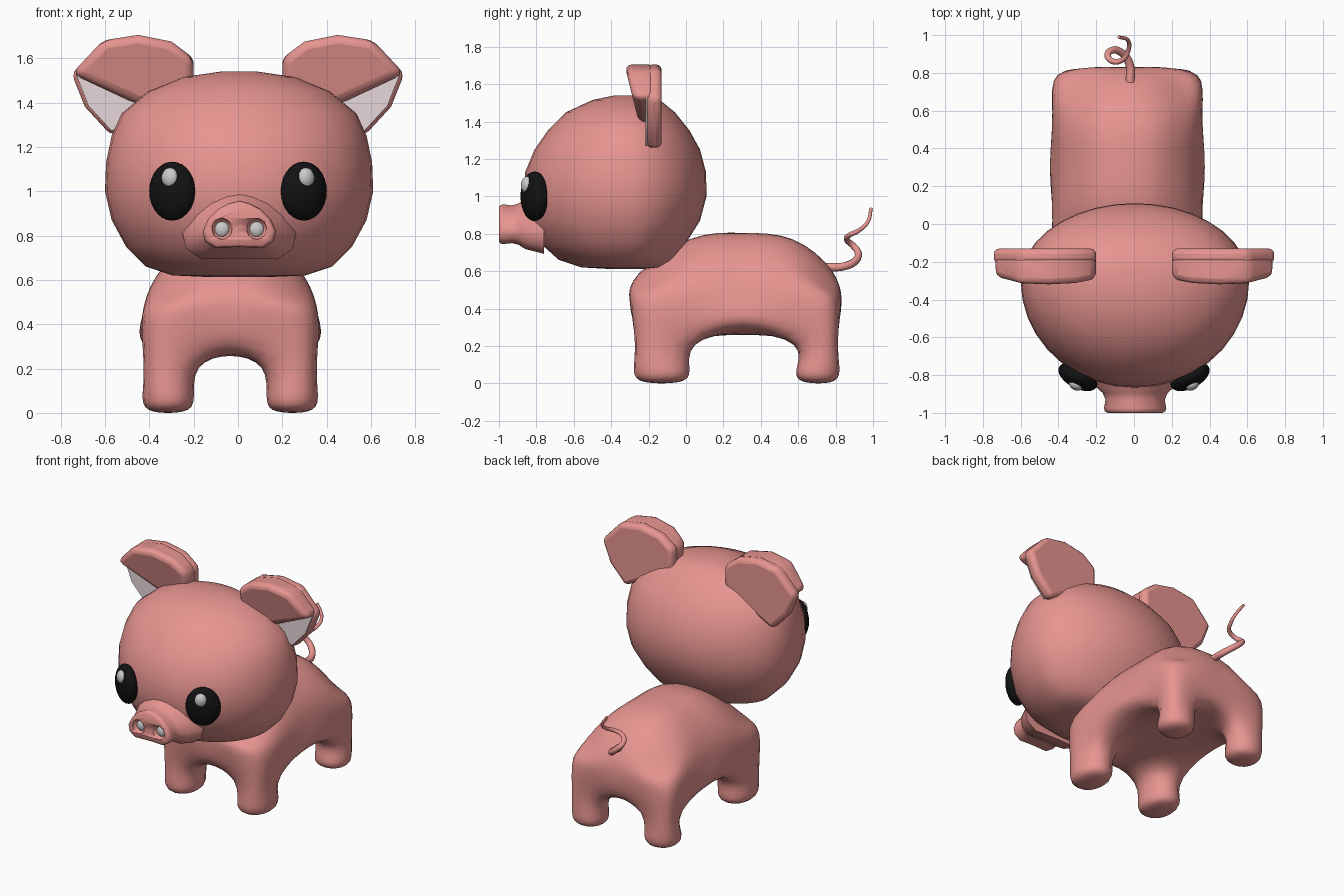
import bpy, bmesh
from math import sin, cos, pi, radians
from mathutils import Vector

if "Cube" in bpy.data.objects:
    bpy.data.objects.remove(bpy.data.objects["Cube"])


def material(name, *rgb):
    m = bpy.data.materials.new(name)
    m.diffuse_color = (*rgb, 1)
    m.use_nodes = True
    m.node_tree.nodes["Principled BSDF"].inputs["Base Color"].default_value = m.diffuse_color
    return m


PINK = material("pink", 0.80, 0.30, 0.28)
BLACK = material("black", 0.006, 0.006, 0.006)
WHITE = material("white", 0.80, 0.80, 0.80)
PALE = material("pale pink", 0.80, 0.68, 0.70)


def finish(name, bm, mat, sharp=60):
    bmesh.ops.recalc_face_normals(bm, faces=bm.faces)
    me = bpy.data.meshes.new(name)
    bm.to_mesh(me)
    bm.free()
    for p in me.polygons:
        p.use_smooth = True
    if sharp:
        me.set_sharp_from_angle(angle=radians(sharp))
    me.materials.append(mat)
    ob = bpy.data.objects.new(name, me)
    bpy.context.collection.objects.link(ob)
    return ob


def loft(name, rings, mat):
    bm = bmesh.new()
    loops = [[bm.verts.new(p) for p in r] for r in rings]
    n = len(loops[0])
    for a, b in zip(loops, loops[1:]):
        for i in range(n):
            bm.faces.new((a[i], a[(i + 1) % n], b[(i + 1) % n], b[i]))
    bm.faces.new(loops[0])
    bm.faces.new(loops[-1])
    return finish(name, bm, mat)


def ellipsoid(name, loc, radii, mat, turn=0):
    bm = bmesh.new()
    bmesh.ops.create_uvsphere(bm, u_segments=24, v_segments=14, radius=1)
    bmesh.ops.scale(bm, vec=radii, verts=bm.verts)
    ob = finish(name, bm, mat, 0)
    ob.location = loc
    ob.rotation_euler.z = turn
    return ob


def slab(name, outline, back, front, mat, slope=0.0, bevel=0.03):
    """Outline in x,z made thick along y; the front leans back further down."""
    bm = bmesh.new()
    f = [bm.verts.new((x, front + (1.7 - z) * slope, z)) for x, z in outline]
    b = [bm.verts.new((x, back, z)) for x, z in outline]
    bm.faces.new(f)
    bm.faces.new(b)
    for i in range(len(f)):
        j = (i + 1) % len(f)
        bm.faces.new((f[i], f[j], b[j], b[i]))
    ob = finish(name, bm, mat, 40)
    mod = ob.modifiers.new("round", 'BEVEL')
    mod.width, mod.segments, mod.limit_method = bevel, 3, 'ANGLE'
    return ob


def fit_subdivision(bm):
    """Move the cage so its smooth limit surface passes through the given points."""
    goal = {v: v.co.copy() for v in bm.verts}
    for _ in range(12):
        move = {}
        for v in bm.verts:
            n = len(v.link_edges)
            near = [e.other_vert(v) for e in v.link_edges]
            total = v.co * n * n + 4 * sum((o.co for o in near), Vector())
            for f in v.link_faces:
                for o in f.verts:
                    if o is not v and o not in near:
                        total += o.co
            move[v] = (goal[v] - total / (n * (n + 5))) * 0.8
        for v, d in move.items():
            v.co += d


# Body with four legs
CX = -0.035


def body_point(i, j, k):
    a, end, corner = abs(i - 2), j in (0, 4), j in (0, 4) and i in (0, 4)
    y = (-0.3, 0.02, 0.3, 0.59, 0.83)[j]
    u = (0, 0.17, 0.395)[a]
    if k == 0:
        y = (-0.24, 0.01, 0.3, 0.61, 0.79)[j]
        if a == 2:
            u = 0.385 if j == 2 else 0.365
        z = 0.26 if a == 0 or j == 2 else 0.22
        if a == 0 and end:
            z = 0.28
        if a == 2 and j == 2:
            z = 0.31
    elif k == 1:
        z = 0.44
        if corner:
            u, y = 0.365, (-0.24 if j == 0 else 0.78)
    else:
        y = (-0.25, 0.02, 0.3, 0.57, 0.775)[j]
        z = ((0.59, 0.77, 0.805, 0.77, 0.61), (0.56, 0.74, 0.77, 0.74, 0.57),
             (0.52, 0.60, 0.61, 0.60, 0.52))[a][j]
        if a == 2:
            u = 0.31 if corner else 0.335
        if corner:
            y = -0.20 if j == 0 else 0.73
    return (CX + (u if i > 2 else -u), y, z)


bm = bmesh.new()
cage = {}


def quad(*keys):
    for key in keys:
        if key not in cage:
            cage[key] = bm.verts.new(body_point(*key))
    bm.faces.new([cage[key] for key in keys])


for i in range(4):
    for j in range(4):
        quad((i, j, 2), (i + 1, j, 2), (i + 1, j + 1, 2), (i, j + 1, 2))
        base = [(i, j, 0), (i + 1, j, 0), (i + 1, j + 1, 0), (i, j + 1, 0)]
        if i not in (0, 3) or j not in (0, 3):
            quad(*base)
            continue
        for key in base:
            if key not in cage:
                cage[key] = bm.verts.new(body_point(*key))
        ring = [cage[key] for key in base]
        x, y, ry = CX + (0.28 if i else -0.28), (0.705 if j else -0.13), (0.084 if j else 0.108)
        for s, z in ((1, 0.07), (0.68, 0.01)):
            low = [bm.verts.new((x + 0.084 * s * p, y + ry * s * q, z))
                   for p, q in ((-1, -1), (1, -1), (1, 1), (-1, 1))]
            for c in range(4):
                d = (c + 1) % 4
                bm.faces.new((ring[c], ring[d], low[d], low[c]))
            ring = low
        bm.faces.new(ring)
for k in range(2):
    for n in range(4):
        for e in (0, 4):
            quad((n, e, k), (n + 1, e, k), (n + 1, e, k + 1), (n, e, k + 1))
            quad((e, n, k), (e, n + 1, k), (e, n + 1, k + 1), (e, n, k + 1))
fit_subdivision(bm)
body = finish("body_and_legs", bm, PINK, 0)
sub = body.modifiers.new("smooth", 'SUBSURF')
sub.levels = sub.render_levels = 2

# Head: egg-shaped rings (height, half width, front, back)
HEAD = [(0.612, 0.12, -0.42, -0.20), (0.62, 0.30, -0.56, -0.12), (0.66, 0.42, -0.68, -0.06),
        (0.75, 0.51, -0.78, 0.00), (0.87, 0.575, -0.85, 0.075), (1.0, 0.605, -0.868, 0.11),
        (1.13, 0.60, -0.86, 0.107), (1.25, 0.575, -0.81, 0.075), (1.35, 0.53, -0.74, 0.02),
        (1.45, 0.41, -0.64, -0.06), (1.515, 0.25, -0.50, -0.14), (1.54, 0.08, -0.38, -0.23)]
N = 36


def head_ring(z, hx, front, back):
    pts = []
    for n in range(N):
        c, s = cos(2 * pi * n / N), sin(2 * pi * n / N)
        pts.append((0.005 + hx * c, -0.3 + s * (back + 0.3 if s > 0 else -0.3 - front), z))
    return pts


loft("head", [head_ring(*r) for r in HEAD], PINK)

# Snout with nostrils
half = [(0.045, 0.945), (0.095, 0.92), (0.14, 0.875), (0.165, 0.82), (0.155, 0.775), (0.11, 0.745)]
shape = [(0, 0.957)] + half + [(0, 0.748)] + [(-x, z) for x, z in reversed(half)]
stations = [(-0.76, 1.55), (-0.86, 1.28), (-0.895, 1.04), (-0.93, 0.95), (-0.975, 1.0), (-0.992, 0.97), (-1.0, 0.88)]
snout = loft("snout", [[(0.006 + x * s, y, 0.84 + (z - 0.84) * s) for x, z in shape]
                       for y, s in stations], PINK)
for s, side in ((1, "right"), (-1, "left")):
    at = 0.006 + s * 0.078
    pit = ellipsoid("nostril_cutter_" + side, (at, -1.0, 0.83), (0.045, 0.04, 0.047), PINK)
    pit.hide_render = True
    pit.hide_set(True)
    cut = snout.modifiers.new("nostril", 'BOOLEAN')
    cut.operation, cut.object = 'DIFFERENCE', pit
    ellipsoid("nostril_" + side, (at, -0.965, 0.828), (0.034, 0.022, 0.036), WHITE)

    # Eyes
    ellipsoid("eye_" + side, (s * 0.297, -0.81, 1.0), (0.113, 0.06, 0.133), BLACK, s * radians(28))
    ellipsoid("eye_highlight_" + side, (s * 0.307, -0.85, 1.06), (0.04, 0.03, 0.046), WHITE, s * radians(28))

    # Ears: back leaf, folded front flap and pale lining
    leaf = [(0.2, 1.42), (0.2, 1.6), (0.3, 1.675), (0.45, 1.705), (0.61, 1.68),
            (0.75, 1.53), (0.69, 1.38), (0.57, 1.25), (0.42, 1.33)]
    flap = leaf[:6] + [(0.45, 1.39)]
    lining = [(0.40, 1.42), (0.73, 1.525), (0.675, 1.385), (0.57, 1.27), (0.44, 1.34)]
    for name, pts, back, front, mat, slope, bev in (
            ("ear_back_", leaf, -0.13, -0.21, PINK, 0, 0.03),
            ("ear_flap_", flap, -0.16, -0.328, PINK, 0.25, 0.04),
            ("ear_lining_", lining, -0.19, -0.216, PALE, 0, 0.004)):
        slab(name + side, [(s * x, z) for x, z in pts], back, front, mat, slope, bev)

# Curly tail
path = [(-0.02, 0.75, 0.62), (-0.025, 0.85, 0.627), (-0.07, 0.91, 0.66), (-0.115, 0.92, 0.70),
        (-0.14, 0.895, 0.735), (-0.115, 0.862, 0.765), (-0.06, 0.87, 0.79), (-0.03, 0.92, 0.815),
        (-0.03, 0.97, 0.86), (-0.08, 0.99, 0.935)]
cu = bpy.data.curves.new("tail", 'CURVE')
cu.dimensions, cu.bevel_depth, cu.bevel_resolution = '3D', 0.024, 3
cu.use_fill_caps, cu.resolution_u = True, 6
sp = cu.splines.new('BEZIER')
sp.bezier_points.add(len(path) - 1)
for n, (bp, co) in enumerate(zip(sp.bezier_points, path)):
    bp.co, bp.radius = co, 1 - 0.07 * n
    bp.handle_left_type = bp.handle_right_type = 'AUTO'
cu.materials.append(PINK)
bpy.context.collection.objects.link(bpy.data.objects.new("tail", cu))
